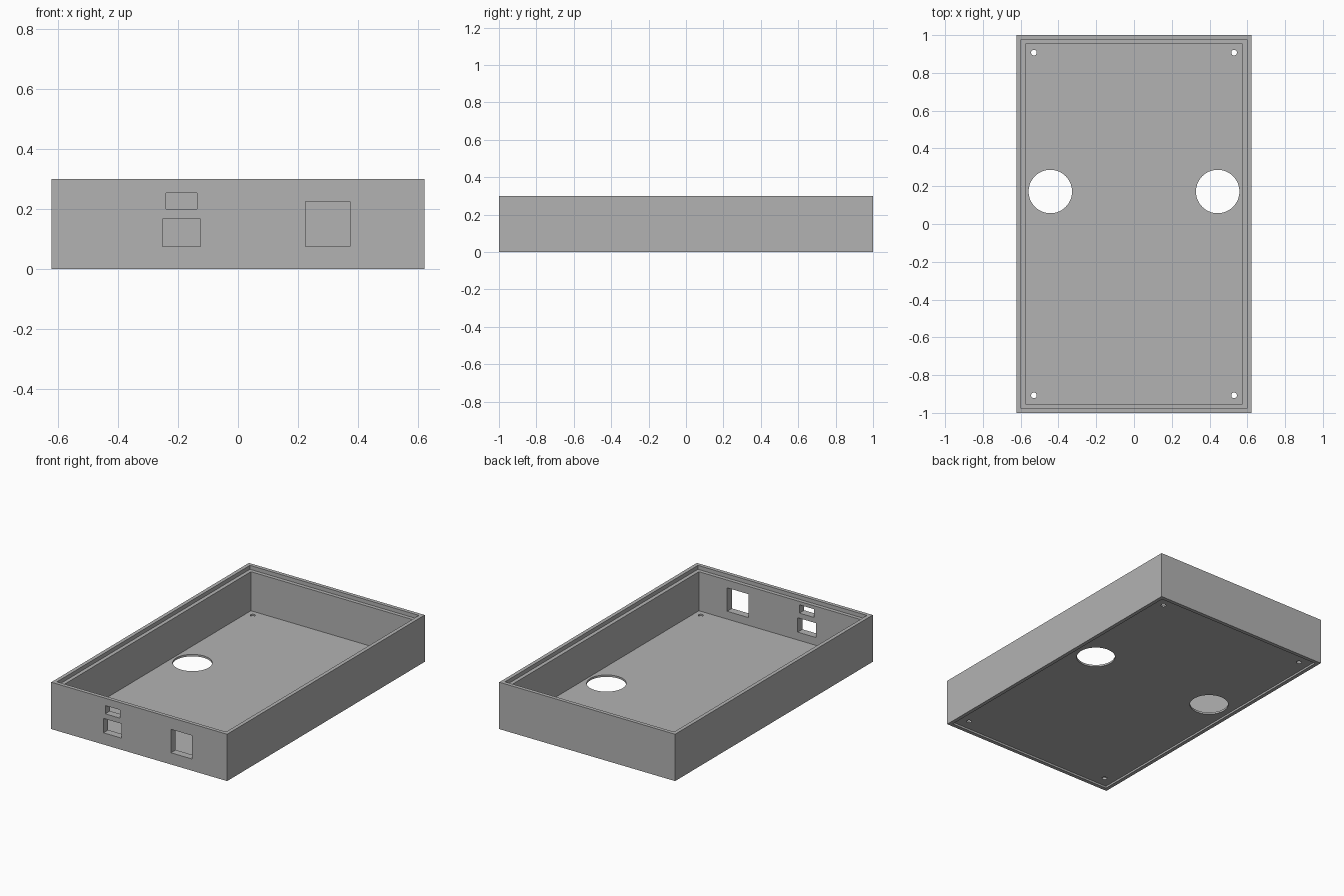
import bpy
import math

if "Cube" in bpy.data.objects:
    bpy.data.objects.remove(bpy.data.objects["Cube"], do_unlink=True)

W, L, H = 1.246, 2.0, 0.30   # outer size
STEP = 0.025                 # wall step and floor level

# Single grey plastic
grey = bpy.data.materials.new("grey plastic")
grey.use_nodes = True
colour = (0.45, 0.45, 0.45, 1)
grey.diffuse_color = colour
grey.node_tree.nodes["Principled BSDF"].inputs["Base Color"].default_value = colour


def box(name, x0, x1, y0, y1, z0, z1):
    bpy.ops.mesh.primitive_cube_add(
        size=1, location=((x0 + x1) / 2, (y0 + y1) / 2, (z0 + z1) / 2))
    ob = bpy.context.object
    ob.name = name
    ob.scale = (x1 - x0, y1 - y0, z1 - z0)
    bpy.ops.object.transform_apply(location=False, rotation=False, scale=True)
    return ob


def inset_box(name, inset, z0, z1):
    x, y = W / 2 - inset, L / 2 - inset
    return box(name, -x, x, -y, y, z0, z1)


def drill(name, x, y, radius, sides):
    bpy.ops.mesh.primitive_cylinder_add(
        vertices=sides, radius=radius, depth=0.2, location=(x, y, 0))
    bpy.context.object.name = name
    return bpy.context.object


def cut(target, cutter):
    cutter.hide_render = True
    mod = target.modifiers.new("cut", "BOOLEAN")
    mod.operation = "DIFFERENCE"
    mod.solver = "EXACT"
    mod.object = cutter
    bpy.context.view_layer.objects.active = target
    bpy.ops.object.modifier_apply(modifier=mod.name)
    bpy.data.objects.remove(cutter, do_unlink=True)


# Open tray body
tray = inset_box("enclosure_tray", 0, 0, H)
tray.data.materials.append(grey)

# Main cavity, lid ledge and shallow recess underneath
cut(tray, inset_box("cavity", 2 * STEP - 0.002, STEP, H + 0.1))
cut(tray, inset_box("lid_ledge", STEP - 0.001, H - STEP, H + 0.1))
cut(tray, inset_box("base_recess", STEP - 0.001, -0.1, STEP / 2))

# Connector openings in the front wall: x range, z range
for x0, x1, z0, z1 in [(0.225, 0.375, 0.075, 0.225),
                       (-0.253, -0.125, 0.075, 0.167),
                       (-0.24, -0.137, 0.20, 0.253)]:
    cut(tray, box("port", x0, x1, -1.1, -0.9, z0, z1))

# Large floor holes and four corner screw holes
for side in (-1, 1):
    cut(tray, drill("floor_hole", side * 0.443, 0.172, 0.115, 64))
    for end in (-1, 1):
        cut(tray, drill("screw_hole", side * 0.53, end * 0.907, 0.015, 24))

# Smooth the hole walls, keep the box edges crisp
bpy.ops.object.select_all(action="DESELECT")
tray.select_set(True)
bpy.context.view_layer.objects.active = tray
bpy.ops.object.shade_smooth_by_angle(angle=math.radians(30))
